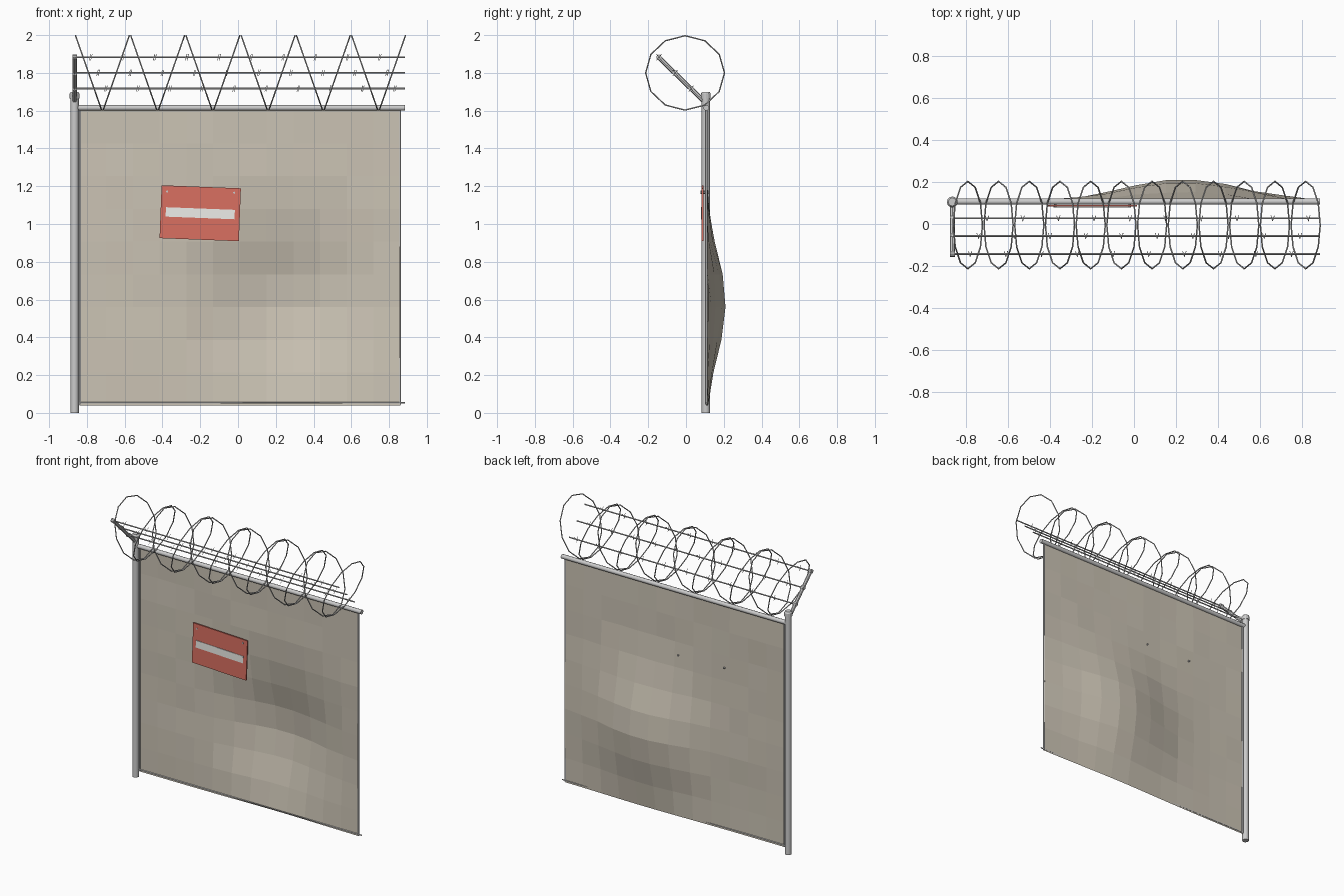
import bpy, bmesh, math, random
from mathutils import Vector, Matrix

if "Cube" in bpy.data.objects:
    bpy.data.objects.remove(bpy.data.objects["Cube"])

random.seed(4)
FENCE_Y = 0.107
POST_X = -0.865
RIGHT = 0.885


def material(name, rgb):
    m = bpy.data.materials.new(name)
    m.diffuse_color = (*rgb, 1)
    m.use_nodes = True
    m.node_tree.nodes["Principled BSDF"].inputs["Base Color"].default_value = m.diffuse_color
    return m


def finish(name, bm, mat=None, smooth=False):
    me = bpy.data.meshes.new(name)
    bm.to_mesh(me)
    bm.free()
    ob = bpy.data.objects.new(name, me)
    bpy.context.collection.objects.link(ob)
    if mat:
        me.materials.append(mat)
    if smooth:
        for p in me.polygons:
            p.use_smooth = len(p.vertices) == 4
    return ob


def add_rod(bm, a, b, r, sides=6, r2=None):
    a, b = Vector(a), Vector(b)
    d = b - a
    rot = d.to_track_quat('Z', 'Y').to_matrix().to_4x4()
    bmesh.ops.create_cone(bm, cap_ends=True, segments=sides, radius1=r,
                          radius2=r if r2 is None else r2, depth=d.length,
                          matrix=Matrix.Translation((a + b) / 2) @ rot)


def rod(name, a, b, r, sides=6, smooth=False):
    bm = bmesh.new()
    add_rod(bm, a, b, r, sides)
    return finish(name, bm, smooth=smooth)


def plate(name, centre, size, tilt, mat):
    bm = bmesh.new()
    bmesh.ops.create_cube(bm, size=1, matrix=Matrix.Translation(centre)
                          @ Matrix.Rotation(tilt, 4, 'Y') @ Matrix.Diagonal((*size, 1)))
    return finish(name, bm, mat)


tan = material("weathered_tan", (0.60, 0.55, 0.46))
red = material("sign_red", (0.70, 0.16, 0.12))
white = material("sign_white", (0.85, 0.85, 0.82))

# Post with cap, and top rail
rod("post", (POST_X, 0.105, 0), (POST_X, 0.105, 1.68), 0.022, 12, True)
bm = bmesh.new()
add_rod(bm, (POST_X, 0.105, 1.665), (POST_X, 0.105, 1.69), 0.026, 12)
add_rod(bm, (POST_X, 0.105, 1.69), (POST_X, 0.105, 1.70), 0.026, 12, 0.019)
finish("post_cap", bm)
rod("top_rail", (POST_X, FENCE_Y, 1.615), (RIGHT, FENCE_Y, 1.615), 0.015, 10, True)

# Dented fence panel: a coarse grid pushed back around one bulge
bm = bmesh.new()
bmesh.ops.create_grid(bm, x_segments=12, y_segments=9, size=0.5)
for v in bm.verts:
    x, z = 0.01 + v.co.x * 1.70, 0.82 + v.co.y * 1.56
    inner = abs(v.co.x) < 0.49 and abs(v.co.y) < 0.49
    bulge = math.exp(-((x - 0.24) / 0.28) ** 2 / 2 - ((z - 0.58) / 0.25) ** 2 / 2)
    y = FENCE_Y + 0.107 * bulge + (random.uniform(-0.004, 0.004) if inner else 0)
    v.co = (x, y, z)
finish("fence_panel", bm, tan)

# Tension bars at the panel sides, tension wire along the bottom
for name, x in (("left_tension_bar", -0.836), ("right_tension_bar", 0.859)):
    rod(name, (x, FENCE_Y, 0.045), (x, FENCE_Y, 1.605), 0.006, 6)
rod("bottom_tension_wire", (POST_X, FENCE_Y, 0.053), (RIGHT, FENCE_Y, 0.053), 0.004, 5)

# Slanted outrigger arm
top, foot = Vector((POST_X, -0.15, 1.887)), Vector((POST_X, 0.105, 1.64))
rod("outrigger_arm", foot, top, 0.012, 8)

# Three barbed wires with clips and small twisted barbs
for k, (y, z) in enumerate(((-0.143, 1.883), (-0.057, 1.80), (0.027, 1.717))):
    bm = bmesh.new()
    add_rod(bm, (POST_X, y, z), (RIGHT, y, z), 0.0045, 5)
    add_rod(bm, (POST_X - 0.012, y, z), (POST_X + 0.012, y, z), 0.014, 8)
    for i in range(10):
        x = -0.78 + 0.17 * i + 0.04 * k
        if x > 0.87:
            continue
        for s in (1, -1):
            d = Vector((0.004, 0.013 * s, 0.016))
            c = Vector((x + 0.004 * s, y, z))
            add_rod(bm, c - d, c + d, 0.0015, 4)
    finish(f"barbed_wire_{k + 1}", bm)

# Concertina coil: twelve 12-sided rings leaning alternately left and right
LEAN = math.atan2(0.07, 0.2)
RING_R, WIRE_R = 0.2085, 0.0038
for i in range(12):
    lean = LEAN if i % 2 == 0 else -LEAN
    place = (Matrix.Translation((-0.791 + 0.1462 * i, -0.005, 1.80))
             @ Matrix.Rotation(-(math.pi / 2 + lean), 4, 'Y'))
    bm = bmesh.new()
    loops = []
    for s in range(12):
        a = s * math.tau / 12
        loop = []
        for t in range(5):
            b = t * math.tau / 5
            r = RING_R + WIRE_R * math.cos(b)
            loop.append(bm.verts.new(place @ Vector((r * math.cos(a), r * math.sin(a),
                                                     WIRE_R * math.sin(b)))))
        loops.append(loop)
    for s in range(12):
        p, q = loops[s], loops[(s + 1) % 12]
        for t in range(5):
            u = (t + 1) % 5
            bm.faces.new((p[t], q[t], q[u], p[u]))
    finish(f"coil_ring_{i + 1}", bm)

# Crooked warning sign with blank stripe and two fixing bolts
TILT = math.radians(2.2)
plate("sign_board", (-0.20, 0.087, 1.057), (0.42, 0.009, 0.28), TILT, red)
plate("sign_stripe", (-0.20, 0.0815, 1.057), (0.365, 0.004, 0.05), TILT, white)
for name, x, z in (("left_bolt", -0.375, 1.172), ("right_bolt", -0.02, 1.166)):
    rod(name, (x, 0.078, z), (x, 0.120, z), 0.006, 6)
